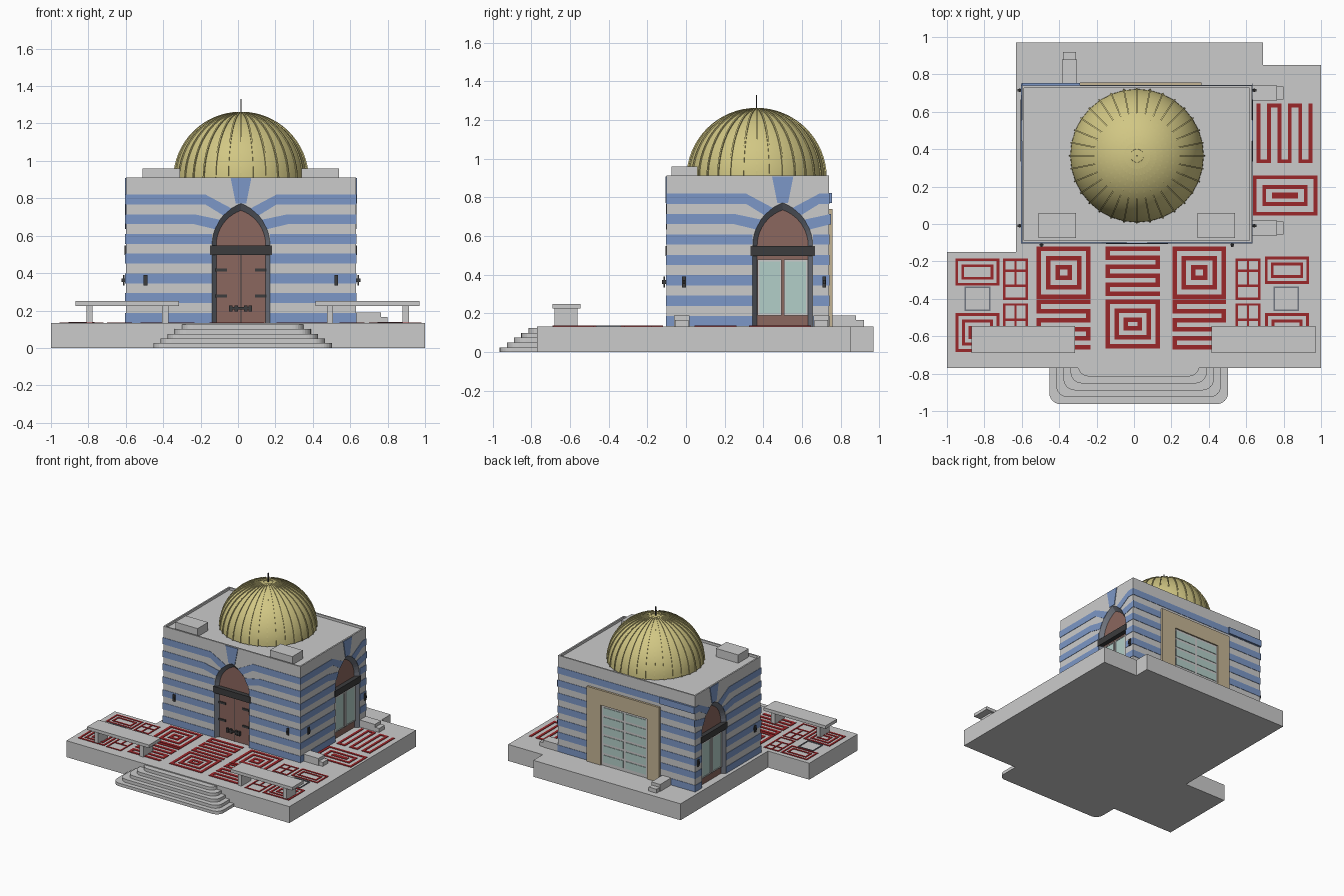
import bpy, bmesh
from math import sin, cos, pi, acos
from mathutils import Vector

cube = bpy.data.objects.get("Cube")
if cube:
    bpy.data.objects.remove(cube)


def material(name, r, g, b):
    m = bpy.data.materials.new(name)
    m.diffuse_color = (r, g, b, 1)
    m.use_nodes = True
    node = next(n for n in m.node_tree.nodes if n.type == 'BSDF_PRINCIPLED')
    node.inputs["Base Color"].default_value = (r, g, b, 1)
    return m


STONE = material("pale stone", .6, .6, .6)
BLUE = material("blue stripe", .2, .31, .57)
GOLD = material("dome gold", .64, .57, .23)
BROWN = material("brown wood", .26, .135, .113)
DARK = material("dark iron", .045, .045, .047)
RED = material("red paving", .33, .02, .023)
GLASS = material("pale glass", .45, .62, .58)
TAN = material("tan frame", .56, .46, .3)
SLATE = material("slate reveal", .17, .185, .22)


def finish(name, bm, *mats):
    bmesh.ops.recalc_face_normals(bm, faces=bm.faces)
    mesh = bpy.data.meshes.new(name)
    bm.to_mesh(mesh)
    bm.free()
    for m in mats:
        mesh.materials.append(m)
    ob = bpy.data.objects.new(name, mesh)
    bpy.context.collection.objects.link(ob)
    return ob


def prisms(name, mat, parts):
    """Each part is (frame, polygon, near depth, far depth)."""
    bm = bmesh.new()
    for frame, pts, d0, d1 in parts:
        a = [bm.verts.new(frame(u, v, d0)) for u, v in pts]
        b = [bm.verts.new(frame(u, v, d1)) for u, v in pts]
        bm.faces.new(a)
        bm.faces.new(b)
        for i in range(len(a)):
            j = (i + 1) % len(a)
            bm.faces.new((a[i], a[j], b[j], b[i]))
    return finish(name, bm, mat)


def rect(u0, u1, v0, v1):
    return [(u0, v0), (u1, v0), (u1, v1), (u0, v1)]


def ring(u0, u1, v0, v1, w):
    return [rect(u0, u1, v0, v0 + w), rect(u0, u1, v1 - w, v1),
            rect(u0, u0 + w, v0 + w, v1 - w), rect(u1 - w, u1, v0 + w, v1 - w)]


# Frames: ground plan and the four walls (u along wall, v up, d outward)
X0, X1, Y0, Y1 = -.6, .63, -.1, .74
BASE, TOP, DECK, CX = .133, .912, .893, .016
ground = lambda u, v, d: Vector((u, v, d))
front = lambda u, v, d: Vector((u, Y0 - d, v))
back = lambda u, v, d: Vector((u, Y1 + d, v))
right_side = lambda u, v, d: Vector((X0 - d, u, v))
left_side = lambda u, v, d: Vector((X1 + d, u, v))
WALLS = [("front", front, X0, X1, CX), ("left", left_side, Y0, Y1, .5),
         ("right", right_side, Y0, Y1, .5)]

# Platform and rounded front steps
prisms("platform", STONE, [(ground, [
    (-1, -.77), (1, -.77), (1, .85), (.69, .85), (.69, .97),
    (-.63, .97), (-.63, -.15), (-1, -.15)], 0, BASE)])
steps = []
for i in range(5):
    half, y, r = .478 - .038 * i, -.963 + .037 * i, .06
    arc = [(half - r + r * sin(k * pi / 12), y + r - r * cos(k * pi / 12)) for k in range(7)]
    side = arc + [(half, -.75)]
    outline = [(.025 + u, v) for u, v in side] + [(.025 - u, v) for u, v in reversed(side)]
    steps.append((ground, outline, .025 * i, .025 * (i + 1)))
prisms("front_steps", STONE, steps)

# Benches
for name, x in (("right_bench", -.87), ("left_bench", .415)):
    legs = [(ground, rect(x + a, x + a + .033, -.68, -.56), BASE, .225) for a in (.06, .465)]
    prisms(name, STONE, legs + [(ground, rect(x, x + .555, -.69, -.545), .225, .25)])


# Building body with splayed arched recesses
def arch(w, h, z, n=10):
    c = (h * h - w * w) / (2 * w)
    t = acos(c / (w + c))
    return [((w + c) * cos(t * k / n) - c, z + (w + c) * sin(t * k / n)) for k in range(n + 1)]


OUTER, INNER = arch(.155, .222, .55), arch(.132, .185, .55)


def opening(half, w, centre):
    side = [(w, BASE)] + half
    return [(centre - u, v) for u, v in side] + [(centre + u, v) for u, v in side[-2::-1]]


bm = bmesh.new()


def face(points, index=0):
    bm.faces.new([bm.verts.new(p) for p in points]).material_index = index


for _, f, u0, u1, c in WALLS:
    out, inn = opening(OUTER, .155, c), opening(INNER, .132, c)
    edge = [(u0, BASE)] + out + [(u1, BASE), (u1, TOP), (u0, TOP)]
    face([f(u, v, 0) for u, v in edge])
    for i in range(len(out) - 1):
        face([f(*out[i], 0), f(*out[i + 1], 0), f(*inn[i + 1], -.03), f(*inn[i], -.03)], 1)
    face([f(u, v, -.03) for u, v in inn], 2)
face([back(u, v, 0) for u, v in rect(X0, X1, BASE, TOP)])
# Thin parapet around a sunken roof deck
outer = rect(X0, X1, Y0, Y1)
e = .012
inner = rect(X0 + e, X1 - e, Y0 + e, Y1 - e)
for i in range(4):
    j = (i + 1) % 4
    face([ground(*outer[i], TOP), ground(*outer[j], TOP), ground(*inner[j], TOP), ground(*inner[i], TOP)])
    face([ground(*inner[i], TOP), ground(*inner[j], TOP), ground(*inner[j], DECK), ground(*inner[i], DECK)])
face([ground(u, v, DECK) for u, v in inner])
bmesh.ops.remove_doubles(bm, verts=bm.verts, dist=.0001)
finish("building_body", bm, STONE, SLATE, BROWN)

# Blue stripes, fanned stripes at the arches and keystones
P, H, T = .1055, .053, .003
rows = [(.134 + P * k, .134 + P * k + H) for k in range(7)]
for name, f, u0, u1, c in WALLS:
    parts = []
    for k, (lo, hi) in enumerate(rows):
        gap = (.156, .156, .156, .156, .156, .25, .19)[k]
        parts += [(f, rect(u0 - T, c - gap, lo, hi), 0, T), (f, rect(c + gap, u1 + T, lo, hi), 0, T)]
        if k > 4:
            n = 3 if k == 5 else 6
            bend = [(gap, lo), (gap, hi), OUTER[n + 2], OUTER[n]]
            parts += [(f, [(c + s * u, v) for u, v in bend], 0, T) for s in (-1, 1)]
    key = [(c - .028, .772), (c + .028, .772), (c + .055, TOP - .004), (c - .055, TOP - .004)]
    parts.append((f, key, 0, .005))
    prisms(name + "_stripes", BLUE, parts)
    prisms(name + "_lintel", DARK, [(f, rect(c - .166, c + .166, .497, .548), -.03, .006)])
prisms("back_stripes", BLUE, [(back, rect(X0 - T, X1 + T, lo, hi), 0, T) for lo, hi in rows]
       + [(back, rect(X0, -.29, .77, .822), 0, .015)])

# Front door ironwork
iron = [(front, rect(CX - .002, CX + .002, BASE, .497), -.03, -.027),
        (front, rect(CX - .06, CX + .06, .205, .218), -.03, -.018)]
for s in (-1, 1):
    for z in (.278, .417):
        a, b = sorted((CX + s * .075, CX + s * .135))
        iron.append((front, rect(a, b, z - .008, z + .008), -.03, -.022))
for u in (-.055, -.025, .025, .05):
    iron.append((front, rect(CX + u - .009, CX + u + .009, .194, .228), -.03, -.014))
prisms("front_door_ironwork", DARK, iron)

# Glazed side doors
for name, f, u0, u1, c in WALLS[1:]:
    leaves = [(c - .13, c - .006), (c + .006, c + .13)]
    prisms(name + "_door_frames", STONE, [(f, q, -.03, -.018) for a, b in leaves
                                          for q in ring(a, b, .19, .478, .009)])
    prisms(name + "_door_glass", GLASS, [(f, rect(a + .009, b - .009, .199, .469), -.03, -.022)
                                         for a, b in leaves])

# Back window: surround, lattice and panes
prisms("window_surround", TAN, [(back, q, 0, .017) for q in (
    rect(-.29, -.18, BASE, .74), rect(.235, .36, BASE, .74), rect(-.18, .235, .62, .74))])
prisms("window_lattice", STONE, [(back, rect(-.18, .235, BASE, .62), 0, .006)])
prisms("window_panes", GLASS, [
    (back, rect(u, u + .182, .16 + .077 * k, .218 + .077 * k), .006, .01)
    for u in (-.165, .038) for k in range(6)])

# Wall brackets
brackets = []
for f, spots in ((front, (-.495, .525)), (left_side, (-.01, .715)), (right_side, (-.01, .715))):
    for u in spots:
        brackets += [(f, rect(u - .01, u + .01, .335, .39), .008, .016),
                     (f, rect(u - .006, u + .006, .352, .372), 0, .024)]
prisms("wall_brackets", DARK, brackets)

# Roof blocks and small stepped blocks at the wall feet
prisms("roof_blocks", STONE, [(ground, rect(x, x + .2, -.075, .06), DECK, .96) for x in (-.51, .34)])
blocks = []
for y in (-.062, .66):
    blocks += [(ground, rect(X1, .765, y, y + .08), BASE, .19),
               (ground, rect(.765, .8, y + .005, y + .075), BASE, .165)]
blocks += [(ground, rect(-.385, -.305, Y1, .88), BASE, .19),
           (ground, rect(-.38, -.31, .88, .92), BASE, .165)]
prisms("foot_blocks", STONE, blocks)

# Ribbed dome with spike
R, CY, CZ, RIBS = .357, .365, .9, 32
bm = bmesh.new()
bmesh.ops.create_uvsphere(bm, u_segments=RIBS, v_segments=32, radius=R)
bmesh.ops.delete(bm, geom=[v for v in bm.verts if v.co.z < -.03], context='VERTS')
bmesh.ops.translate(bm, verts=bm.verts, vec=(CX, CY, CZ))
dome = finish("dome", bm, GOLD)
bpy.context.view_layer.objects.active = dome
dome.select_set(True)
bpy.ops.object.shade_smooth_by_angle()
arc = [(cos(k * pi / 32), sin(k * pi / 32)) for k in range(16)]
rib = [(u * (R + .006), CZ + v * (R + .006)) for u, v in arc]
rib += [(u * (R - .008), CZ + v * (R - .008)) for u, v in reversed(arc)]
ribs = []
for i in range(RIBS):
    a = 2 * pi * i / RIBS
    f = lambda u, v, d, s=sin(a), c=cos(a): Vector((CX + u * c - d * s, CY + u * s + d * c, v))
    ribs.append((f, rib, -.004, .004))
prisms("dome_ribs", GOLD, ribs)
prisms("dome_spike", DARK, [(ground, rect(CX - .003, CX + .003, CY - .003, CY + .003), 1.25, 1.33)])

# Red paving patterns
lines = []


def nested(x0, x1, y0, y1, count, step, w):
    for k in range(count):
        g = k * step
        lines.extend(ring(x0 + g, x1 - g, y0 + g, y1 - g, w))


def meander(x0, x1, y0, y1, n, w, upright=False):
    """Back-and-forth strip of n bars, lying across or standing upright."""
    a, b, p, q = (y0, y1, x0, x1) if upright else (x0, x1, y0, y1)
    pitch = (q - p - w) / (n - 1)
    for k in range(n):
        s = p + k * pitch
        quads = [rect(a, b, s, s + w)]
        if k < n - 1:
            end = a if k % 2 == 0 else b - w
            quads.append(rect(end, end + w, s + w, s + pitch))
        lines.extend([(v, u) for u, v in t] if upright else t for t in quads)


for x in (-.52, .205):
    nested(x, x + .288, -.4, -.12, 3, .05, .024)
    meander(x, x + .288, -.67, -.405, 6, .024)
nested(-.152, .138, -.665, -.405, 3, .048, .024)
meander(-.152, .138, -.385, -.12, 6, .024)
nested(.635, .98, .045, .26, 3, .052, .02)
meander(.655, .955, .325, .645, 6, .021, True)
for x, y in ((-.955, 0), (.7, .01)):
    nested(x, x + .235, y - .33, y - .185, 2, .032, .014)
    nested(x, x + .235, -.685, -.475, 3, .035, .016)
for x in (-.7, .543):
    for y0, y1 in ((-.405, -.185), (-.69, -.425)):
        m = (y0 + y1) / 2
        lines += ring(x, x + .133, y0, y1, .012)
        lines += [rect(x, x + .133, v - .006, v + .006) for v in (m - .035, m + .045)]
        lines.append(rect(x + .06, x + .072, m - .035, y1))
prisms("paving_pattern", RED, [(ground, q, BASE, BASE + .004) for q in lines])

# Square ground frames beside the paving
prisms("ground_frames", SLATE, [(ground, q, BASE, BASE + .005) for x in (-.905, .745)
                                for q in ring(x, x + .137, -.465, -.335, .008)])
